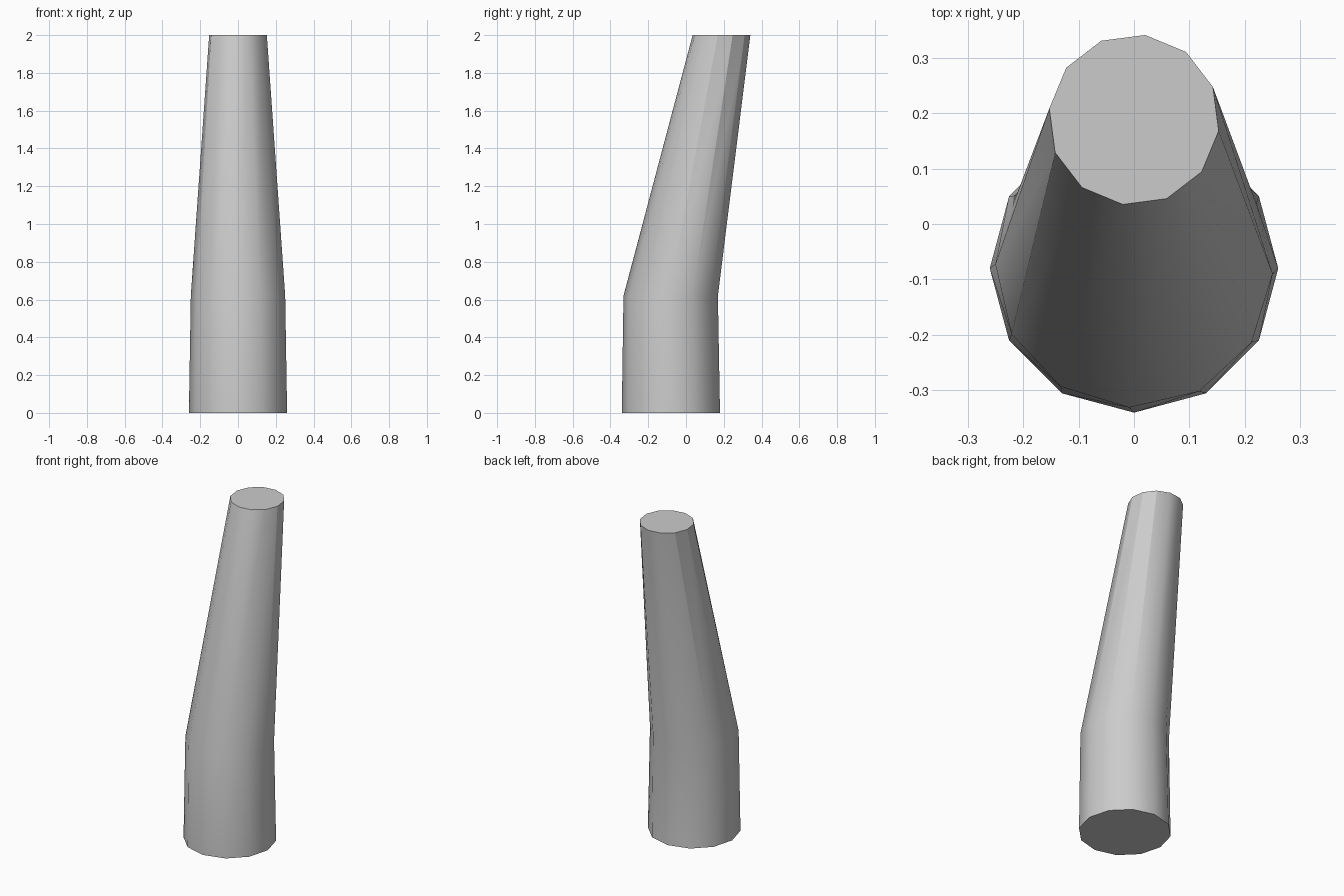
import bpy, bmesh
from math import radians, sin, cos, tau

if "Cube" in bpy.data.objects:
    bpy.data.objects.remove(bpy.data.objects["Cube"])

SIDES = 12
# rings: z, centre y, radius, twist in degrees
RINGS = [(0.0, -0.08, 0.26, 0.0),
         (0.62, -0.081, 0.25, -2.0),
         (2.0, 0.188, 0.154, -7.5)]

bm = bmesh.new()
loops = []
for z, cy, r, twist in RINGS:
    angles = [tau * i / SIDES + radians(twist) for i in range(SIDES)]
    loops.append([bm.verts.new((r * cos(a), cy + r * sin(a), z)) for a in angles])

# side walls
for low, high in zip(loops, loops[1:]):
    for i in range(SIDES):
        j = (i + 1) % SIDES
        bm.faces.new((low[i], low[j], high[j], high[i]))

# end caps
bm.faces.new(loops[0][::-1])
bm.faces.new(loops[-1])

mesh = bpy.data.meshes.new("bent_trunk")
bm.to_mesh(mesh)
bm.free()
trunk = bpy.data.objects.new("bent_trunk", mesh)
bpy.context.collection.objects.link(trunk)

# smooth sides, crisp caps
bpy.context.view_layer.objects.active = trunk
trunk.select_set(True)
bpy.ops.object.shade_smooth_by_angle(angle=radians(30))
